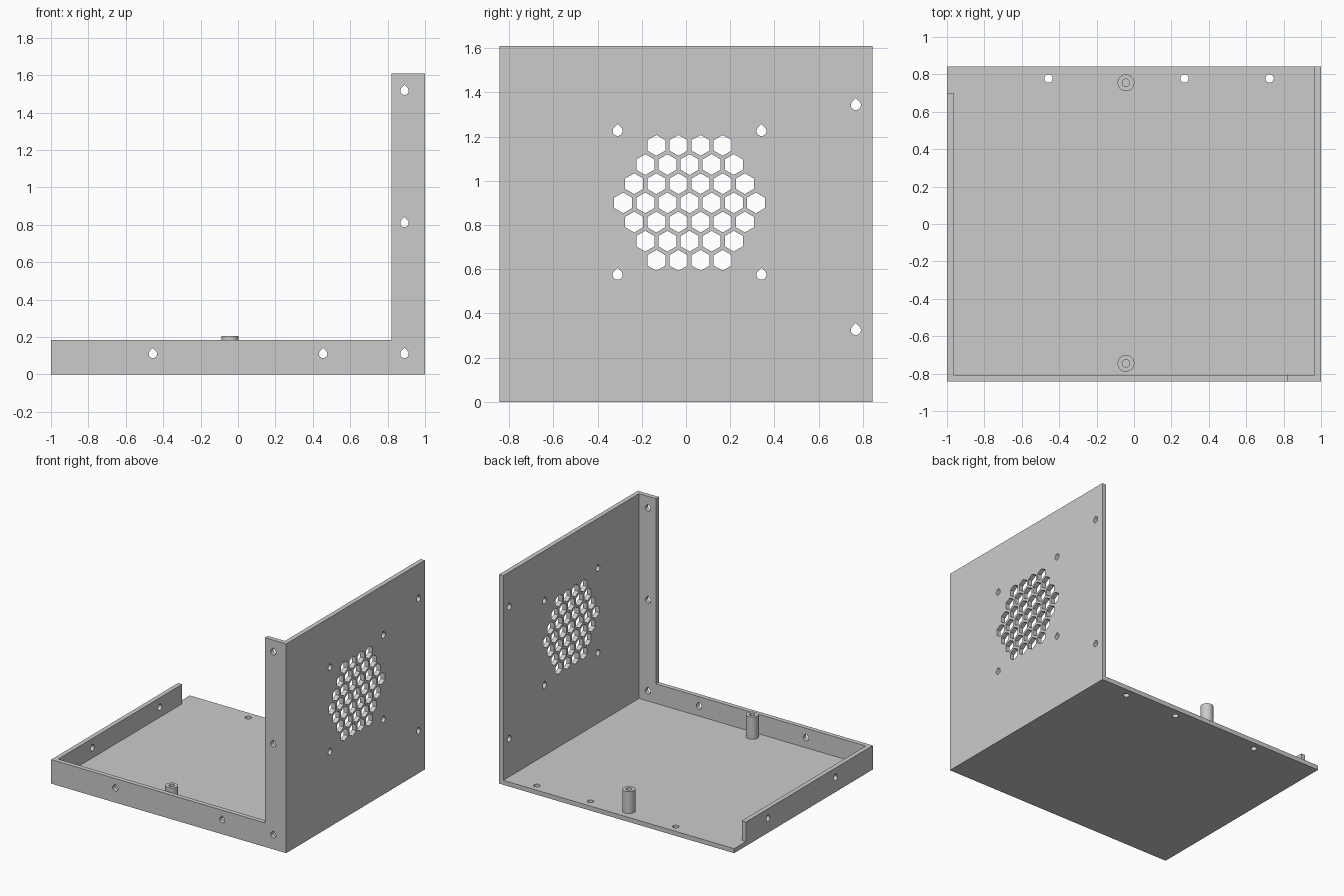
import bpy, bmesh
from math import sin, cos, pi, radians
from mathutils import Matrix, Vector

cube = bpy.data.objects.get("Cube")
if cube:
    bpy.data.objects.remove(cube, do_unlink=True)

HALF_X, HALF_Y, HEIGHT = 1.0, 0.8425, 1.61
T = 0.035            # sheet thickness
LIP = 0.185          # height of the low lips and width of the front post strip
R = 0.0225           # screw hole radius

grey = bpy.data.materials.new("plain grey")
grey.use_nodes = True
colour = (0.6, 0.6, 0.6, 1)
grey.diffuse_color = colour
grey.node_tree.nodes["Principled BSDF"].inputs["Base Color"].default_value = colour


# Outline helpers, all returning 2D loops
def circle(u, v, r, n=24, turn=0.0):
    return [(u + r * cos(turn + 2 * pi * i / n), v + r * sin(turn + 2 * pi * i / n))
            for i in range(n)]


def teardrop(u, v):
    arc = [radians(135 + 270 * i / 18) for i in range(19)]
    return [(u + R * cos(a), v + R * sin(a)) for a in arc] + [(u, v + R * 2 ** 0.5)]


def rect(u0, v0, u1, v1):
    return [(u0, v0), (u1, v0), (u1, v1), (u0, v1)]


# Directions a sheet can face: columns are its u axis, v axis and normal
FLAT = Matrix.Identity(3)
FACING_FRONT = Matrix(((1, 0, 0), (0, 0, -1), (0, 1, 0)))
FACING_SIDE = Matrix(((0, 0, 1), (1, 0, 0), (0, 1, 0)))


def sheet(name, outline, holes, facing, start, depth=T, smooth=False):
    """Fill an outline with holes and extrude it along the sheet normal."""
    curve = bpy.data.curves.new(name + " outline", "CURVE")
    curve.dimensions = "2D"
    curve.fill_mode = "BOTH"
    curve.extrude = depth / 2
    for loop in [outline] + holes:
        spline = curve.splines.new("POLY")
        spline.points.add(len(loop) - 1)
        for point, (u, v) in zip(spline.points, loop):
            point.co = (u, v, 0, 1)
        spline.use_cyclic_u = True
    temp = bpy.data.objects.new(name + " temp", curve)
    bpy.context.collection.objects.link(temp)
    graph = bpy.context.evaluated_depsgraph_get()
    mesh = bpy.data.meshes.new_from_object(temp.evaluated_get(graph))
    bpy.data.objects.remove(temp, do_unlink=True)
    bpy.data.curves.remove(curve)

    bm = bmesh.new()
    bm.from_mesh(mesh)
    bmesh.ops.remove_doubles(bm, verts=bm.verts, dist=1e-5)
    bmesh.ops.recalc_face_normals(bm, faces=bm.faces)
    for face in bm.faces:
        face.smooth = False
    place = Matrix.Translation(facing @ Vector((0, 0, start + depth / 2))) @ facing.to_4x4()
    bm.transform(place)
    bm.to_mesh(mesh)
    bm.free()
    mesh.materials.clear()
    mesh.materials.append(grey)
    obj = bpy.data.objects.new(name, mesh)
    bpy.context.collection.objects.link(obj)
    if smooth:
        bpy.ops.object.select_all(action="DESELECT")
        obj.select_set(True)
        bpy.context.view_layer.objects.active = obj
        bpy.ops.object.shade_smooth_by_angle(angle=radians(40))
    return obj


# Floor with three round screw holes along the open back edge
sheet("floor", rect(-HALF_X, -HALF_Y, HALF_X, HALF_Y),
      [circle(x, 0.778, R) for x in (-0.457, 0.27, 0.725)], FLAT, 0)

# Front lip with a tall strip at the wall end
strip = HALF_X - 0.18
front = [(-HALF_X, T), (HALF_X, T), (HALF_X, HEIGHT), (strip, HEIGHT),
         (strip, LIP), (-HALF_X, LIP)]
front_holes = [(-0.455, 0.11), (0.455, 0.11), (0.89, 0.11), (0.89, 0.81), (0.89, 1.517)]
sheet("front_lip", front, [teardrop(*h) for h in front_holes],
      FACING_FRONT, HALF_Y - T)

# Tall side wall with a honeycomb vent and screw holes
VENT_Y, VENT_Z, PITCH = 0.016, 0.9, 0.1
vent = []
for row in range(-3, 4):
    count = 7 - abs(row)
    for i in range(count):
        vent.append(circle(VENT_Y + (i - (count - 1) / 2) * PITCH,
                           VENT_Z + row * PITCH * sin(pi / 3), 0.047, 6, pi / 6))
fan_holes = [teardrop(VENT_Y + sy * 0.325, VENT_Z + sz * 0.325)
             for sy in (-1, 1) for sz in (-1, 1)]
edge_holes = [teardrop(0.768, z) for z in (0.325, 1.342)]
sheet("side_wall", rect(-HALF_Y + T, T, HALF_Y, HEIGHT),
      vent + fan_holes + edge_holes, FACING_SIDE, HALF_X - T)

# Low lip on the opposite side, stopping short of the back
sheet("side_lip", rect(-HALF_Y + T, T, 0.70, LIP),
      [teardrop(y, 0.11) for y in (-0.39, 0.43)], FACING_SIDE, -HALF_X)

# Hollow mounting posts
for name, y in (("front_post", -0.745), ("back_post", 0.755)):
    sheet(name, circle(-0.043, y, 0.045, 32), [circle(-0.043, y, 0.02)],
          FLAT, T, 0.205 - T, smooth=True)
